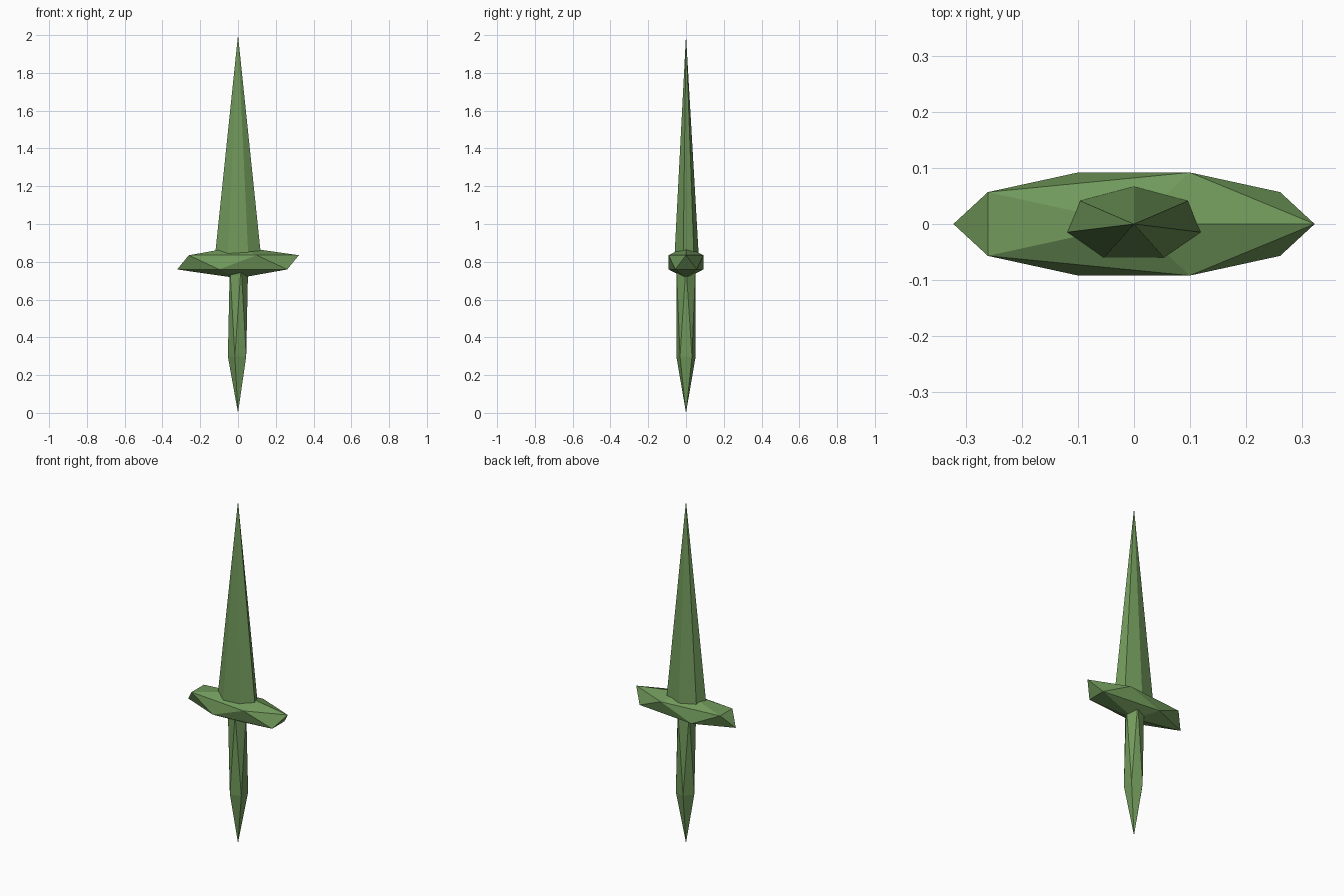
import bpy

if "Cube" in bpy.data.objects:
    bpy.data.objects.remove(bpy.data.objects["Cube"])

green = bpy.data.materials.new("leaf green")
green.diffuse_color = (0.165, 0.32, 0.105, 1)
green.use_nodes = True
green.node_tree.nodes["Principled BSDF"].inputs["Base Color"].default_value = green.diffuse_color


def finish(name, scale):
    """Name, stretch and colour the newly added primitive."""
    ob = bpy.context.object
    ob.name = name
    ob.scale = scale
    ob.data.materials.append(green)
    bpy.ops.object.transform_apply(location=False, rotation=False, scale=True)
    return ob


def faceted_ball(name, z, scale):
    """Stretched twenty-sided solid."""
    bpy.ops.mesh.primitive_ico_sphere_add(subdivisions=1, radius=1, location=(0, 0, z))
    return finish(name, scale)


# Blade: flattened seven-sided cone, its base buried in the guard
BLADE_BASE, BLADE_TIP = 0.83, 2.0
bpy.ops.mesh.primitive_cone_add(vertices=7, radius1=1, radius2=0, depth=1,
                                location=(0, 0, (BLADE_BASE + BLADE_TIP) / 2))
finish("blade", (0.125, 0.0675, BLADE_TIP - BLADE_BASE))

# Cross guard: wide flat faceted solid
faceted_ball("guard", 0.797, (0.36, 0.108, 0.084))

# Handle: tall slim faceted solid, its top hidden inside the blade
faceted_ball("handle", 0.54, (0.06, 0.06, 0.54))
